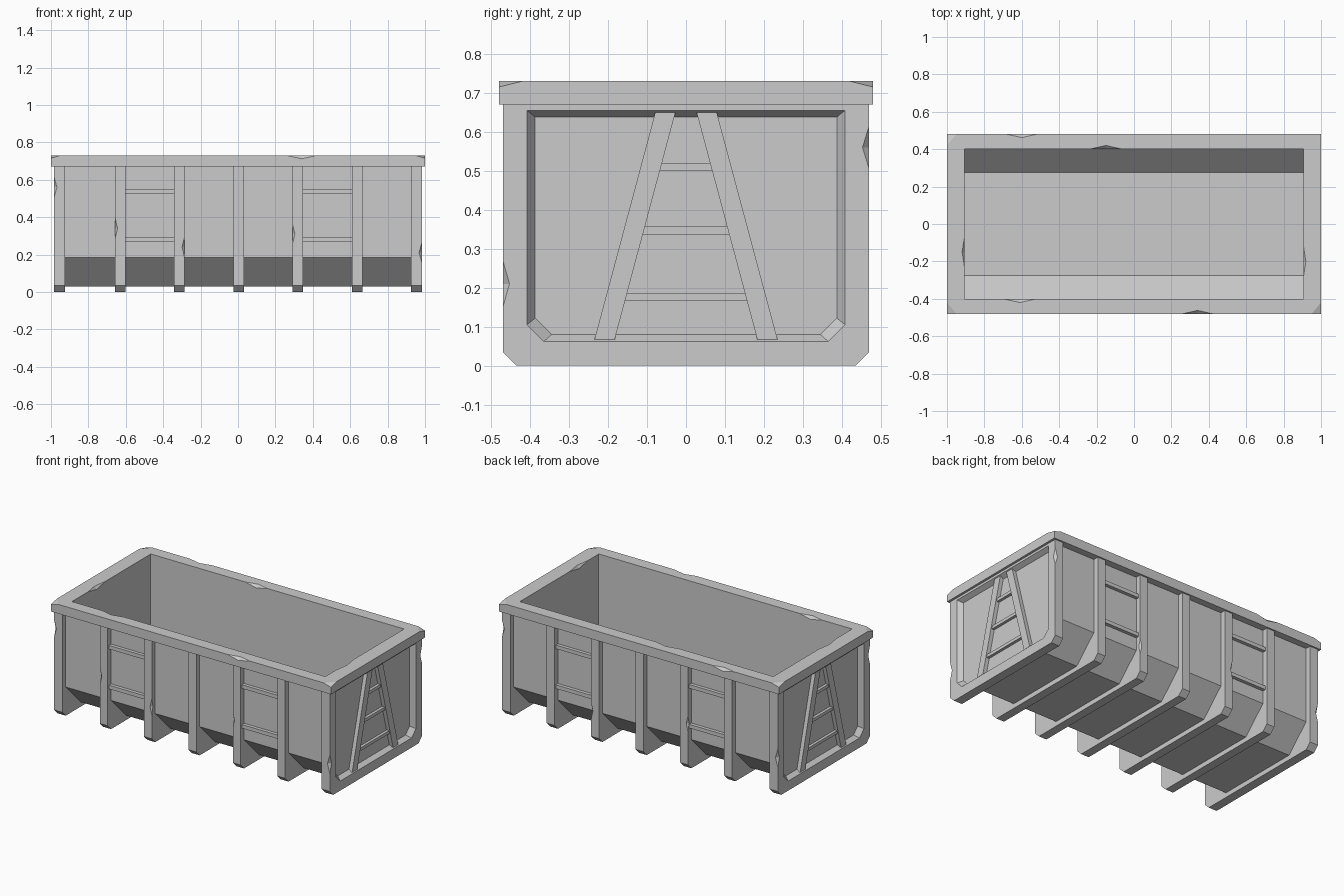
import bpy, bmesh
from mathutils import Vector

if "Cube" in bpy.data.objects:
    bpy.data.objects.remove(bpy.data.objects["Cube"])


def make_object(name, bm):
    bmesh.ops.recalc_face_normals(bm, faces=bm.faces)
    mesh = bpy.data.meshes.new(name)
    bm.to_mesh(mesh)
    bm.free()
    obj = bpy.data.objects.new(name, mesh)
    bpy.context.collection.objects.link(obj)
    return obj


def loft(name, rings, closed=False):
    """Bridge equal-length rings; cap both ends unless closed."""
    bm = bmesh.new()
    loops = [[bm.verts.new(p) for p in ring] for ring in rings]
    n = len(rings[0])
    pairs = list(zip(loops, loops[1:]))
    if closed:
        pairs.append((loops[-1], loops[0]))
    else:
        bm.faces.new(loops[0])
        bm.faces.new(loops[-1])
    for a, b in pairs:
        for i in range(n):
            j = (i + 1) % n
            bm.faces.new((a[i], a[j], b[j], b[i]))
    return make_object(name, bm)


def at_x(pts, x):
    return [(x, y, z) for y, z in pts]


def prism(name, pts, x0, x1):
    return loft(name, [at_x(pts, x0), at_x(pts, x1)])


def rect(y0, y1, z0, z1):
    return [(y0, z0), (y1, z0), (y1, z1), (y0, z1)]


def trough(wall, flat, z0, z_ch, top):
    """Chamfer-bottomed section, open at the top."""
    return [(-wall, top), (-wall, z_ch), (-flat, z0),
            (flat, z0), (wall, z_ch), (wall, top)]


def chip(obj, chips):
    """Knock stretched octahedral notches out of edges."""
    bm = bmesh.new()
    for c, s in chips:
        v = [[bm.verts.new(Vector(c) + Vector([d * s[k] if k == a else 0 for k in range(3)]))
              for d in (1, -1)] for a in range(3)]
        for i in (0, 1):
            for j in (0, 1):
                for k in (0, 1):
                    bm.faces.new((v[0][i], v[1][j], v[2][k]))
    cutter = make_object("chip_cutter", bm)
    cutter.hide_render = True
    mod = obj.modifiers.new("chips", 'BOOLEAN')
    mod.operation = 'DIFFERENCE'
    mod.solver = 'EXACT'
    mod.object = cutter
    bpy.context.view_layer.objects.active = obj
    bpy.ops.object.modifier_apply(modifier=mod.name)
    bpy.data.objects.remove(cutter, do_unlink=True)


TOP = 0.675
body_out = trough(0.435, 0.282, 0.03, 0.185, TOP)
body_in = trough(0.403, 0.276, 0.065, 0.195, TOP)
rib_out = trough(0.47, 0.435, 0.0, 0.035, TOP)
rib_in = trough(0.42, 0.278, 0.045, 0.19, TOP)

# Skip body: bent sheet plus end walls
prism("body_shell", body_out + body_in[::-1], -0.93, 0.93)
for s in (-1, 1):
    prism("end_wall", body_out, s * 0.907, s * 0.935)

# Wraparound ribs, some with chipped edges
rib_chips = {
    -0.63: [(-0.658, -0.47, 0.34)],
    -0.315: [(-0.285, -0.47, 0.24), (-0.345, 0.47, 0.3)],
    0.32: [(0.29, -0.47, 0.31), (0.35, 0.47, 0.2)],
}
for x in (-0.63, -0.315, 0.003, 0.32, 0.638):
    rib = prism("rib", rib_out + rib_in[::-1], x - 0.028, x + 0.028)
    if x in rib_chips:
        chip(rib, [(c, (0.014, 0.014, 0.06)) for c in rib_chips[x]])

# Side ladder rungs
for side in (-1, 1):
    for s in (-1, 1):
        for z in (0.28, 0.537):
            prism("side_rung", rect(side * 0.43, side * 0.457, z - 0.012, z + 0.012),
                  s * 0.335, s * 0.62)

# End frames with sloped recess, and A-shaped ladders
hole = trough(0.408, 0.365, 0.062, 0.105, 0.655)
panel = trough(0.387, 0.345, 0.08, 0.122, 0.638)
for s in (-1, 1):
    frame = loft("end_frame", [at_x(rib_out, s * 0.926), at_x(rib_out, s * 0.985),
                               at_x(hole, s * 0.985), at_x(panel, s * 0.955)])
    chip(frame, [((s * 0.985, s * 0.47, 0.56), (0.017, 0.017, 0.055)),
                 ((s * 0.985, -s * 0.47, 0.21 if s > 0 else 0.56), (0.017, 0.017, 0.06)),
                 ] if s > 0 else
         [((-0.985, -0.47, 0.56), (0.017, 0.017, 0.06)),
          ((-0.985, 0.47, 0.25), (0.017, 0.017, 0.06))])
    for m in (-1, 1):
        prism("ladder_leg", [(m * 0.235, 0.067), (m * 0.183, 0.067),
                             (m * 0.027, 0.65), (m * 0.079, 0.65)], s * 0.95, s * 0.98)
    for z, w in ((0.177, 0.17), (0.347, 0.125), (0.51, 0.08)):
        prism("ladder_rung", rect(-w, w, z - 0.01, z + 0.01), s * 0.95, s * 0.973)


# Top rim
def rim_ring(x, y, z):
    return [(-x, -y, z), (x, -y, z), (x, y, z), (-x, y, z)]


rim = loft("top_rim", [rim_ring(1, 0.48, 0.67), rim_ring(1, 0.48, 0.73),
                       rim_ring(0.905, 0.402, 0.73), rim_ring(0.905, 0.402, 0.67)], closed=True)
along_x = (0.08, 0.018, 0.018)
along_y = (0.014, 0.09, 0.018)
chips = [((x, y, 0.73), along_x) for x, y in
         ((0.34, -0.48), (-0.6, 0.48), (-0.61, -0.402), (-0.15, 0.402))]
chips += [((-0.905, -0.15, 0.73), along_y), ((0.905, -0.2, 0.73), along_y)]
chips += [((x, y, 0.73), (0.05, 0.06, 0.015)) for x in (-1, 1) for y in (-0.48, 0.48)]
chip(rim, chips)
